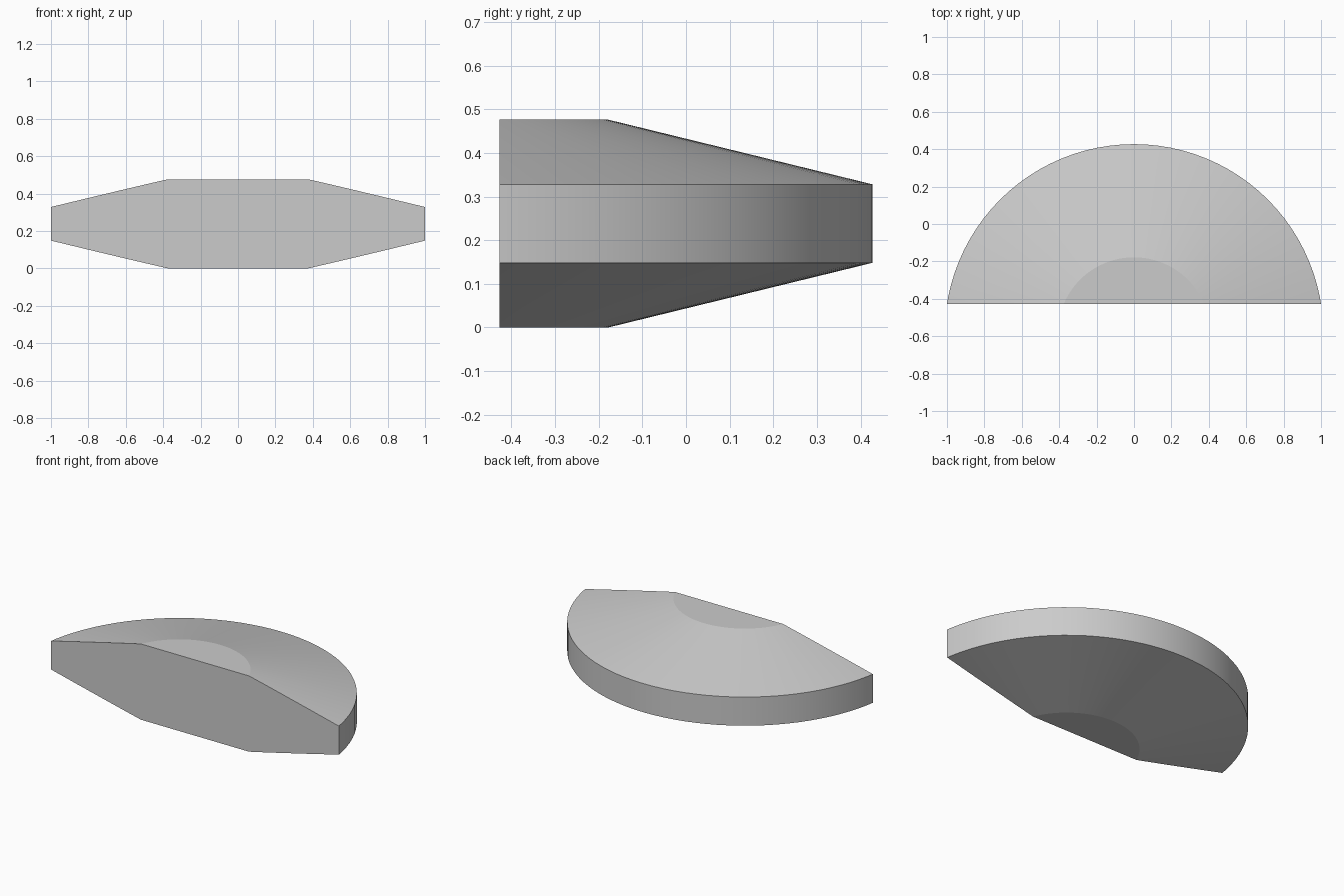
import bpy, bmesh, math
from mathutils import Matrix, Vector

cube = bpy.data.objects.get("Cube")
if cube:
    bpy.data.objects.remove(cube, do_unlink=True)

FRONT = -0.427                 # flat front plane
OUTER, INNER = 1.0125, 0.4075  # rim radius and flat cap radius
CENTRE = 0.427 - OUTER         # axis of the lathe, just ahead of the front plane
HEIGHT, RIM = 0.476, 0.18
SEGMENTS = 96

grey = bpy.data.materials.new("light grey")
grey.use_nodes = True
colour = (0.6, 0.6, 0.6, 1)
grey.diffuse_color = colour
grey.node_tree.nodes["Principled BSDF"].inputs["Base Color"].default_value = colour

# Full bevelled disc: a straight rim with a shallow cone on each side
bm = bmesh.new()


def frustum(r_low, r_high, z_low, z_high):
    bmesh.ops.create_cone(
        bm, segments=SEGMENTS, cap_ends=False,
        radius1=r_low, radius2=r_high, depth=z_high - z_low,
        matrix=Matrix.Translation((0, CENTRE, (z_low + z_high) / 2)))


low, high = (HEIGHT - RIM) / 2, (HEIGHT + RIM) / 2
frustum(INNER, OUTER, 0, low)
frustum(OUTER, OUTER, low, high)
frustum(OUTER, INNER, high, HEIGHT)
bmesh.ops.remove_doubles(bm, verts=bm.verts, dist=0.0005)

# Flat caps above and below
bmesh.ops.holes_fill(bm, edges=[e for e in bm.edges if e.is_boundary], sides=0)

# Slice off the front and close the cut
cut = bmesh.ops.bisect_plane(
    bm, geom=bm.verts[:] + bm.edges[:] + bm.faces[:], dist=0.00001,
    plane_co=Vector((0, FRONT, 0)), plane_no=Vector((0, -1, 0)), clear_outer=True)
bmesh.ops.holes_fill(bm, edges=[e for e in bm.edges if e.is_boundary], sides=0)
bmesh.ops.recalc_face_normals(bm, faces=bm.faces)

mesh = bpy.data.meshes.new("half_disc")
bm.to_mesh(mesh)
bm.free()
mesh.materials.append(grey)
half_disc = bpy.data.objects.new("half_disc", mesh)
bpy.context.collection.objects.link(half_disc)

# Smooth around the curve, crisp at the cap and rim creases
bpy.ops.object.select_all(action='DESELECT')
half_disc.select_set(True)
bpy.context.view_layer.objects.active = half_disc
bpy.ops.object.shade_smooth_by_angle(angle=math.radians(10))
